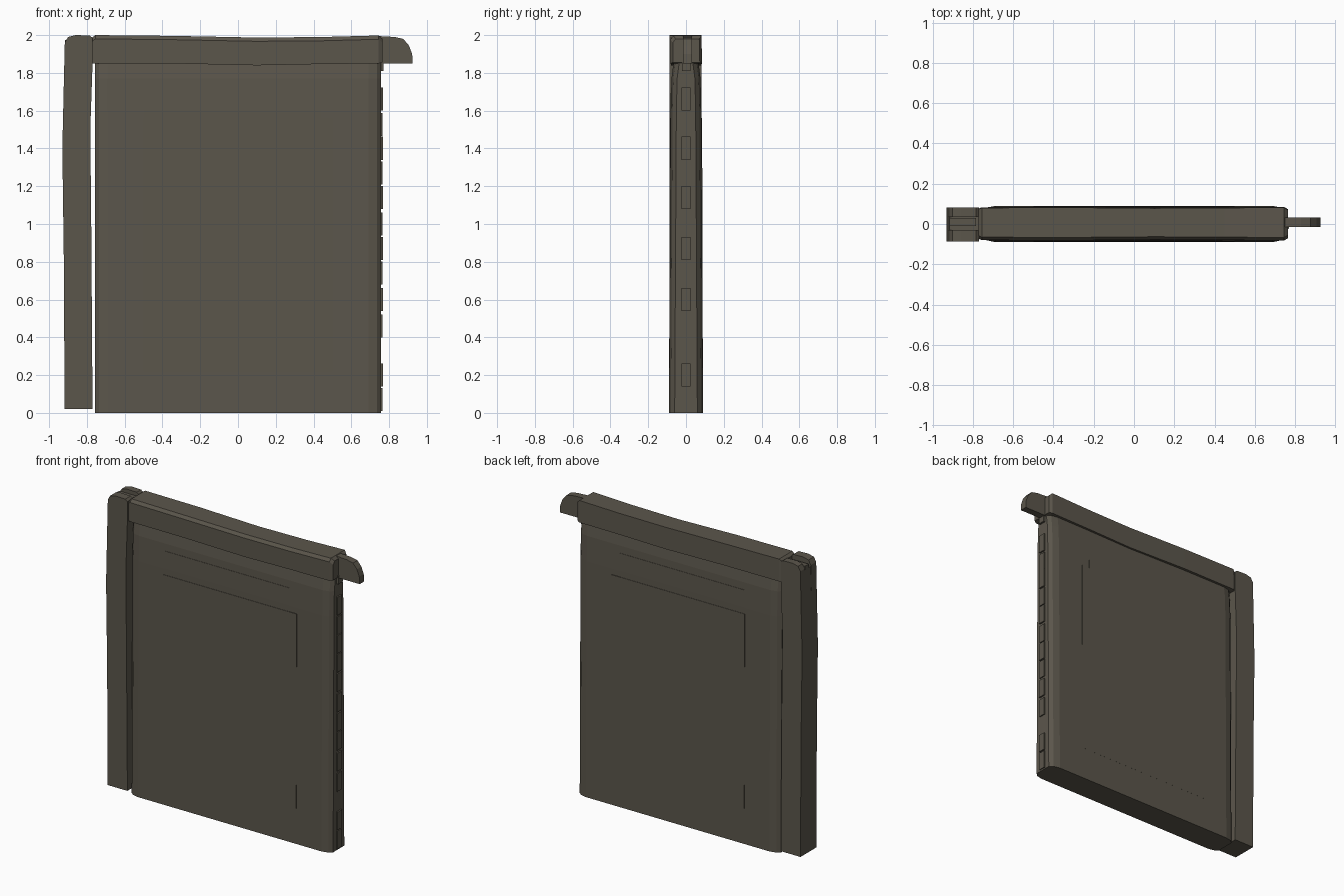
import bpy, bmesh

if "Cube" in bpy.data.objects:
    bpy.data.objects.remove(bpy.data.objects["Cube"])

mat = bpy.data.materials.new("dark stone brown")
mat.diffuse_color = (0.105, 0.093, 0.071, 1)
mat.use_nodes = True
mat.node_tree.nodes["Principled BSDF"].inputs["Base Color"].default_value = mat.diffuse_color


def loft(name, rings):
    """Skin a list of equal-length rings of points and cap both ends."""
    bm = bmesh.new()
    vs = [[bm.verts.new(p) for p in r] for r in rings]
    n = len(rings[0])
    for a, b in zip(vs, vs[1:]):
        for i in range(n):
            j = (i + 1) % n
            bm.faces.new((a[i], a[j], b[j], b[i]))
    bm.faces.new(vs[0])
    bm.faces.new(vs[-1])
    bmesh.ops.recalc_face_normals(bm, faces=bm.faces)
    me = bpy.data.meshes.new(name)
    bm.to_mesh(me)
    bm.free()
    me.materials.append(mat)
    ob = bpy.data.objects.new(name, me)
    bpy.context.collection.objects.link(ob)
    return ob


def box(name, x0, x1, y0, y1, z0, z1):
    ring = lambda z: [(x0, y0, z), (x1, y0, z), (x1, y1, z), (x0, y1, z)]
    return loft(name, [ring(z0), ring(z1)])


def slab(name, profile, y0, y1):
    """Extrude an x-z profile between two depths."""
    return loft(name, [[(x, y, z) for x, z in profile] for y in (y0, y1)])


# Main panel: tapers towards the top, with chamfered vertical edges
LEVELS = [(0, 0.09), (0.9, 0.085), (1.6, 0.081), (1.77, 0.077), (1.87, 0.064)]


def half_depth(z):
    for (z0, h0), (z1, h1) in zip(LEVELS, LEVELS[1:]):
        if z <= z1:
            return h0 + (h1 - h0) * (z - z0) / (z1 - z0)
    return LEVELS[-1][1]


rings = []
for z, h in LEVELS:
    q = [(0.757, h - 0.03), (0.735, h - 0.01), (0.69, h)]
    rings.append([(x, y, z) for x, y in q] + [(-x, y, z) for x, y in q[::-1]]
                 + [(-x, -y, z) for x, y in q] + [(x, -y, z) for x, y in q[::-1]])
loft("wall_panel", rings)

# Thin overlapping plates on both faces, following the panel taper
for side, label in ((-1, "front"), (1, "back")):
    for name, x0, x1, z0, z1, t in (("upper_plate", -0.5, 0.44, 1.02, 1.72, 0.002),
                                    ("lower_plate", -0.5, 0.5, 0.22, 1.56, 0.004)):
        rings = []
        for i in range(7):
            z = z0 + (z1 - z0) * i / 6
            h = half_depth(z)
            tt = t * (0.1 + 0.9 * i / 6)
            rings.append([(x0, side * (h - 0.02), z), (x1, side * (h - 0.02), z),
                          (x1, side * (h + tt), z), (x0, side * (h + tt), z)])
        loft(label + "_" + name, rings)

# Top beam with a sagging, slightly uneven outline
rings = []
for x, top, bot, f in ((-0.775, 1.985, 1.85, 0.072), (-0.755, 2.0, 1.85, 0.08),
                       (-0.35, 1.996, 1.85, 0.082), (0.1, 1.987, 1.84, 0.078),
                       (0.45, 1.99, 1.847, 0.08), (0.745, 1.998, 1.85, 0.082),
                       (0.765, 1.98, 1.855, 0.07)):
    rings.append([(x, -f, bot), (x, -f, top - 0.02), (x, -f + 0.015, top),
                  (x, f, top), (x, f + 0.003, bot)])
loft("top_beam", rings)

# Tongue sticking out to the right of the beam
slab("beam_tongue", [(0.74, 1.85), (0.925, 1.85), (0.922, 1.9), (0.905, 1.945),
                     (0.875, 1.98), (0.83, 1.99), (0.74, 1.995)], -0.015, 0.033)

# Left post: bowed core with two cheeks that leave a slot at the top
core = [(-0.918, 0.02), (-0.77, 0.02), (-0.777, 1.0), (-0.782, 1.5), (-0.77, 1.85),
        (-0.77, 1.95), (-0.915, 1.95), (-0.922, 1.75), (-0.93, 1.4), (-0.922, 0.8)]
slab("post_core", core, -0.04, 0.04)
cheek = core[:5] + [(-0.77, 1.985), (-0.785, 1.998), (-0.86, 2.0), (-0.9, 1.99),
                    (-0.917, 1.96)] + core[7:]
slab("post_front_cheek", cheek, -0.088, -0.03)
slab("post_back_cheek", cheek, 0.035, 0.082)
box("post_slot_block", -0.915, -0.785, -0.01, 0.03, 1.9, 1.975)

# Column of pegs on the right edge
for i, z in enumerate((0.01, 0.14, 0.4, 0.54, 0.68, 0.81, 0.94, 1.08,
                       1.21, 1.34, 1.465, 1.6)):
    box("edge_peg_%d" % i, 0.74, 0.764 + 0.003 * (i % 2), -0.025, 0.023, z, z + 0.122)
box("edge_peg_top", 0.74, 0.77, -0.022, 0.025, 1.81, 1.87)
